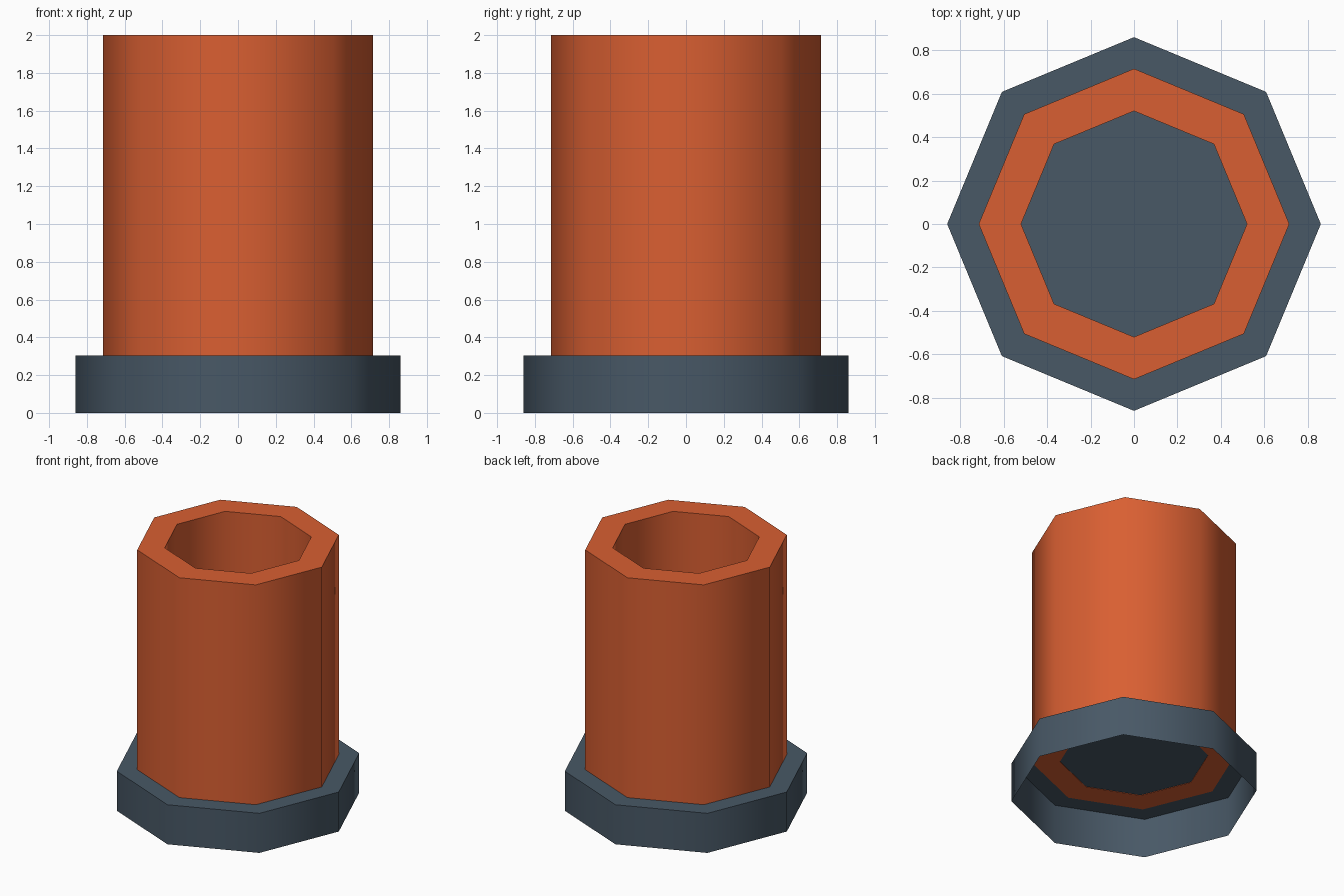
import bpy, bmesh, math

if "Cube" in bpy.data.objects:
    bpy.data.objects.remove(bpy.data.objects["Cube"])


def material(name, srgb):
    mat = bpy.data.materials.new(name)
    lin = [((c / 255 + 0.055) / 1.055) ** 2.4 for c in srgb]
    mat.diffuse_color = (*lin, 1)
    mat.use_nodes = True
    mat.node_tree.nodes["Principled BSDF"].inputs["Base Color"].default_value = mat.diffuse_color
    return mat


def ring(bm, radius, z, sides=8):
    return [bm.verts.new((radius * math.cos(i * math.tau / sides),
                          radius * math.sin(i * math.tau / sides), z))
            for i in range(sides)]


def bridge(bm, a, b):
    n = len(a)
    for i in range(n):
        j = (i + 1) % n
        bm.faces.new((a[i], a[j], b[j], b[i]))


def finish(bm, name, mat):
    mesh = bpy.data.meshes.new(name)
    bm.to_mesh(mesh)
    bm.free()
    mesh.materials.append(mat)
    obj = bpy.data.objects.new(name, mesh)
    bpy.context.collection.objects.link(obj)
    # octagon sides shade smoothly, rims stay sharp
    bpy.ops.object.select_all(action='DESELECT')
    obj.select_set(True)
    bpy.context.view_layer.objects.active = obj
    bpy.ops.object.shade_smooth_by_angle(angle=math.radians(60))
    return obj


orange = material("burnt orange", (217, 95, 50))
slate = material("slate grey", (72, 88, 102))

# Base: octagonal cap, open underneath
bm = bmesh.new()
low, high = ring(bm, 0.86, 0), ring(bm, 0.86, 0.305)
bridge(bm, low, high)
bm.faces.new(high)
finish(bm, "base_cap", slate)

# Tube: thick octagonal wall standing on the cap
bm = bmesh.new()
loops = [ring(bm, r, z) for r, z in
         ((0.715, 0.302), (0.715, 2), (0.52, 2), (0.52, 0.302))]
for k in range(4):
    bridge(bm, loops[k], loops[(k + 1) % 4])
finish(bm, "tube", orange)
